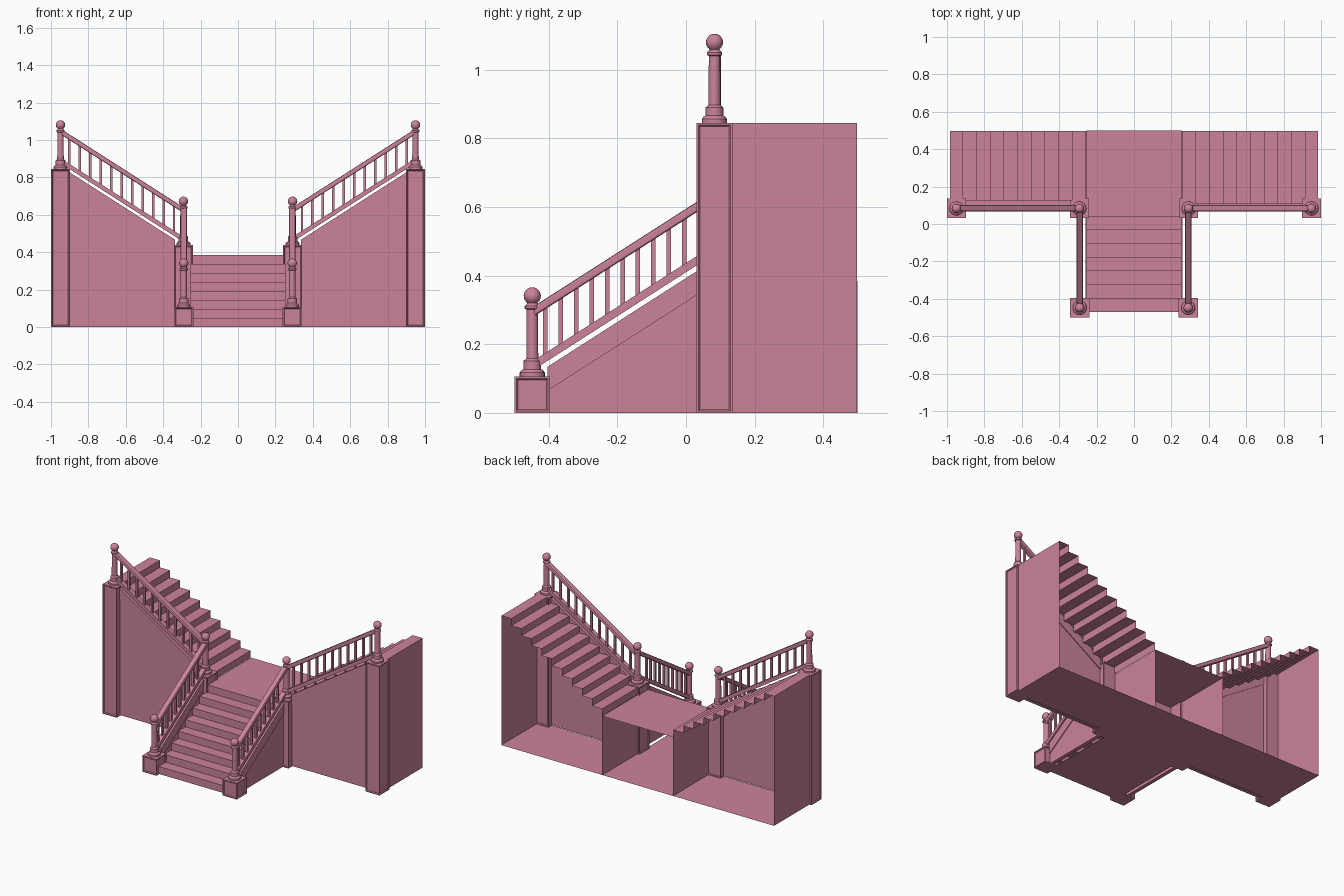
import bpy, bmesh, math
from mathutils import Vector

if "Cube" in bpy.data.objects:
    bpy.data.objects.remove(bpy.data.objects["Cube"])

PINK = bpy.data.materials.new("pink_paint")
PINK.diffuse_color = (0.60, 0.23, 0.32, 1)
PINK.use_nodes = True
PINK.node_tree.nodes["Principled BSDF"].inputs["Base Color"].default_value = PINK.diffuse_color


def finish(name, bm, fix=True):
    if fix:
        bmesh.ops.recalc_face_normals(bm, faces=bm.faces)
    me = bpy.data.meshes.new(name)
    bm.to_mesh(me)
    bm.free()
    me.materials.append(PINK)
    ob = bpy.data.objects.new(name, me)
    bpy.context.collection.objects.link(ob)
    return ob


def prism(bm, pts, vec):
    """Closed polygon extruded along vec."""
    face = bm.faces.new([bm.verts.new(p) for p in pts])
    ext = bmesh.ops.extrude_face_region(bm, geom=[face], use_keep_orig=True)
    verts = [g for g in ext["geom"] if isinstance(g, bmesh.types.BMVert)]
    bmesh.ops.translate(bm, verts=verts, vec=vec)


def sheet(name, pts, vec):
    """Open polyline swept along vec into a thin folded sheet, facing up."""
    bm = bmesh.new()
    a = [bm.verts.new(p) for p in pts]
    b = [bm.verts.new(Vector(p) + Vector(vec)) for p in pts]
    for i in range(len(pts) - 1):
        bm.faces.new((a[i], a[i + 1], b[i + 1], b[i]))
    bm.normal_update()
    if sum(f.normal.z for f in bm.faces) < 0:
        bmesh.ops.reverse_faces(bm, faces=bm.faces)
    return finish(name, bm, False)


def panel(name, pts):
    bm = bmesh.new()
    bm.faces.new([bm.verts.new(p) for p in pts])
    return finish(name, bm, False)


def stair_profile(start, tread, rise, count, z0, end):
    pts = [(start, z0)]
    for i in range(count):
        z = z0 + rise * (i + 1)
        pts.append((start + tread * i, z))
        pts.append((end if i == count - 1 else start + tread * (i + 1), z))
    return pts


# Newel post: panelled pedestal plus turned post with ball top
TURNED = [(0, 0), (.037, 0), (.037, .011), (.031, .019), (.026, .021), (.026, .045),
          (.0175, .053), (.0165, .195), (.022, .198), (.022, .206), (.015, .213)]


def newel(name, x, y, top):
    bm = bmesh.new()
    bmesh.ops.create_cube(bm, size=1)
    bmesh.ops.scale(bm, verts=bm.verts, vec=(.102, .104, top))
    bmesh.ops.translate(bm, verts=bm.verts, vec=(x, y, top / 2))
    bm.normal_update()
    sides = [f for f in bm.faces if abs(f.normal.z) < .5]
    bmesh.ops.inset_individual(bm, faces=sides, thickness=.008, depth=0)
    bmesh.ops.inset_individual(bm, faces=sides, thickness=.006, depth=-.005)
    finish(name + "_pedestal", bm)

    prof = TURNED + [(.025 * math.sin(a), .235 + .025 * -math.cos(a))
                     for a in [math.pi * k / 10 for k in range(2, 11)]]
    bm = bmesh.new()
    vs = [bm.verts.new((x + r, y, top + z)) for r, z in prof]
    es = [bm.edges.new(p) for p in zip(vs, vs[1:])]
    bmesh.ops.spin(bm, geom=vs + es, cent=(x, y, 0), axis=(0, 0, 1),
                   angle=math.tau, steps=20)
    bmesh.ops.remove_doubles(bm, verts=bm.verts, dist=1e-4)
    ob = finish(name + "_post", bm)
    bpy.context.view_layer.objects.active = ob
    ob.select_set(True)
    bpy.ops.object.shade_smooth_by_angle(angle=math.radians(35))
    ob.select_set(False)


# Balustrade bay: handrail, balusters, bottom rail, stringer and wall below
def bay(name, p0, z0, p1, z1, count, t_first, t_last):
    a, b = Vector((*p0, 0)), Vector((*p1, 0))
    length = (b - a).length
    d = (b - a).normalized()
    n = Vector((-d.y, d.x, 0))

    def strip(bm, t0, t1, lo, hi, width):
        def pt(t, off):
            z = 0 if off is None else z0 + (z1 - z0) * t / length + off
            return a + d * t - n * width / 2 + Vector((0, 0, z))
        prism(bm, [pt(t0, lo), pt(t1, lo), pt(t1, hi), pt(t0, hi)], n * width)

    for part, t0, t1, lo, hi, w in (
            ("handrail", .005, length - .005, -.03, 0, .034),
            ("bottom_rail", .01, length - .01, -.185, -.158, .03),
            ("stringer", .045, length - .045, -.272, -.202, .034),
            ("wall", .045, length - .045, None, -.272, .024)):
        bm = bmesh.new()
        strip(bm, t0, t1, lo, hi, w)
        ob = finish(name + "_" + part, bm)
        if part == "handrail":
            mod = ob.modifiers.new("rounded", "BEVEL")
            mod.width, mod.segments = .006, 2
    bm = bmesh.new()
    for i in range(count):
        t = t_first + (t_last - t_first) * i / (count - 1)
        strip(bm, t - .0065, t + .0065, -.16, -.028, .013)
    finish(name + "_balusters", bm)


# Lower flight and landing
LAND = .385
prof = stair_profile(-.47, .0729, LAND / 8, 8, 0, .5)
sheet("lower_flight_and_landing", [(-.255, y, z) for y, z in prof], (.51, 0, 0))

# Floor sheet, T shaped
half = [(.985, .498), (.985, .1), (.258, .1), (.258, -.47)]
outline = [(x, y, 0) for x, y in half] + [(-x, y, 0) for x, y in reversed(half)]
panel("floor", outline)

for s, side in ((1, "right"), (-1, "left")):
    # Upper flight, its end wall and the wall under the landing edge
    y0 = .107 if s > 0 else .125
    prof = stair_profile(.257, .0729, (.845 - LAND) / 10, 10, LAND, .985)
    sheet(side + "_upper_flight", [(s * x, y0, z) for x, z in prof], (0, .498 - y0, 0))
    panel(side + "_end_wall", [(s * .985, .12, 0), (s * .985, .498, 0),
                               (s * .985, .498, .845), (s * .985, .12, .845)][::s])
    panel(side + "_landing_wall", [(s * .255, .1, 0), (s * .255, .5, 0),
                                   (s * .255, .5, LAND), (s * .255, .1, LAND)][::s])
    # Newels
    newel(side + "_lower_newel", s * .29, -.448, .106)
    newel(side + "_middle_newel", s * .292, .083, .437)
    newel(side + "_upper_newel", s * .949, .083, .845)
    # Railings
    bay(side + "_lower", (s * .29, -.448), .308, (s * .29, .083), .648, 10, .038, .443)
    bay(side + "_upper", (s * .292, .085), .64, (s * .949, .085), 1.06, 11, .05, .61)
